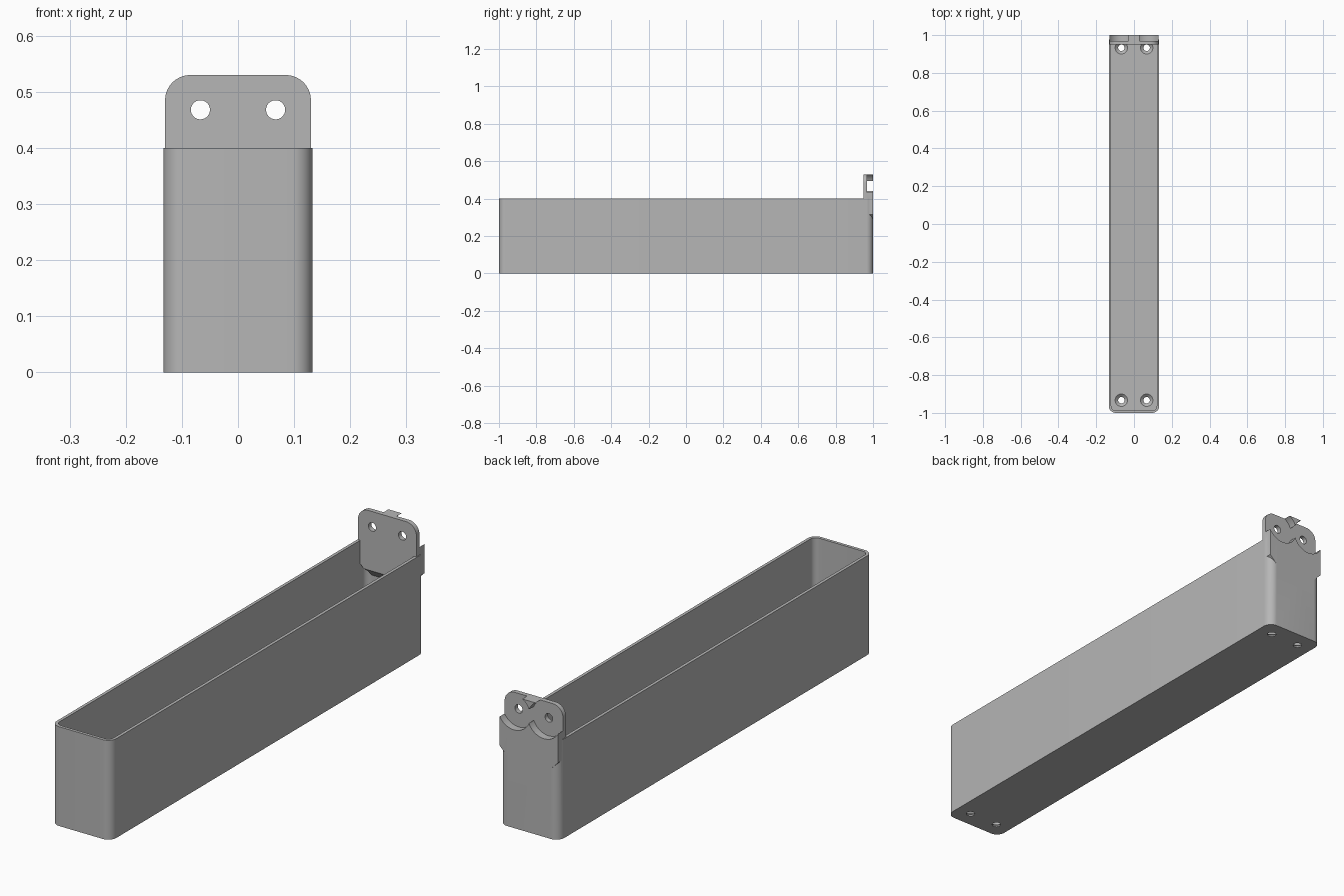
import bpy, bmesh, math

cube = bpy.data.objects.get("Cube")
if cube:
    bpy.data.objects.remove(cube, do_unlink=True)

GREY = 0.47
grey = bpy.data.materials.new("plain grey")
grey.use_nodes = True
grey.diffuse_color = (GREY, GREY, GREY, 1)
grey.node_tree.nodes["Principled BSDF"].inputs["Base Color"].default_value = (GREY, GREY, GREY, 1)

HALF_W, HEIGHT, WALL, FLOOR = 0.133, 0.40, 0.0125, 0.02
TAB_W, TAB_TOP, TAB_FRONT = 0.13, 0.53, 0.95
HOLE_X, HOLE_Z, HOLE_Y = 0.067, 0.468, 0.933


def prism(name, points, place, low, high):
    """Extrude a flat outline; place(u, v, t) gives the 3D point at depth t."""
    bm = bmesh.new()
    face = bm.faces.new([bm.verts.new(place(u, v, low)) for u, v in points])
    start = place(0, 0, low)
    end = place(0, 0, high)
    new = bmesh.ops.extrude_face_region(bm, geom=[face])["geom"]
    bmesh.ops.translate(bm, verts=[g for g in new if isinstance(g, bmesh.types.BMVert)],
                        vec=[e - s for s, e in zip(start, end)])
    bmesh.ops.recalc_face_normals(bm, faces=bm.faces)
    mesh = bpy.data.meshes.new(name)
    bm.to_mesh(mesh)
    bm.free()
    mesh.materials.append(grey)
    obj = bpy.data.objects.new(name, mesh)
    bpy.context.collection.objects.link(obj)
    return obj


def along_z(u, v, t):
    return (u, v, t)


def along_y(u, v, t):
    return (u, t, v)


def along_x(u, v, t):
    return (t, u, v)


def arc(cx, cy, r, start, sweep=90, steps=10):
    angles = [math.radians(start + sweep * i / steps) for i in range(steps + 1)]
    return [(cx + r * math.cos(a), cy + r * math.sin(a)) for a in angles]


def rounded_rect(w, h, r):
    return (arc(w - r, h - r, r, 0) + arc(r - w, h - r, r, 90)
            + arc(r - w, r - h, r, 180) + arc(w - r, r - h, r, 270))


def circle(x, y, r):
    return arc(x, y, r, 0, 360, 64)[:-1]


def combine(obj, other, operation):
    """Apply a boolean and remove the helper."""
    other.hide_render = True
    mod = obj.modifiers.new(operation, "BOOLEAN")
    mod.object, mod.operation, mod.solver = other, operation, "EXACT"
    bpy.context.view_layer.objects.active = obj
    bpy.ops.object.modifier_apply(modifier=mod.name)
    bpy.data.objects.remove(other, do_unlink=True)


# Open tray with rounded upright corners
tray = prism("tray", rounded_rect(HALF_W, 1, 0.036), along_z, 0, HEIGHT)
cavity = prism("cavity", rounded_rect(HALF_W - WALL, 1 - WALL, 0.0235), along_z, FLOOR, 0.6)
combine(tray, cavity, "DIFFERENCE")

# Mounting plate: rounded top, slanted lower wings
right_half = [(0.095, 0.25), (0.095, 0.28), (TAB_W, 0.315)] + arc(TAB_W - 0.045, TAB_TOP - 0.045, 0.045, 0)
outline = right_half + [(-x, z) for x, z in reversed(right_half)]
plate = prism("mounting_plate", outline, along_y, TAB_FRONT, 1)
# Sloped underside inside the tray
slope = prism("underside_slope", [(0.94, 0.30), (0.99, 0.25), (0.99, 0.2), (0.94, 0.2)], along_x, -0.2, 0.2)
combine(plate, slope, "DIFFERENCE")
combine(tray, plate, "UNION")

for side in (-1, 1):
    # Round recess in the back of the plate and its screw hole
    x = side * HOLE_X
    combine(tray, prism("recess", circle(x, HOLE_Z, 0.0725), along_y, 0.969, 1.1), "DIFFERENCE")
    combine(tray, prism("screw_hole", circle(x, HOLE_Z, 0.017), along_y, 0.9, 1.1), "DIFFERENCE")
    # Countersunk floor holes
    for end in (-1, 1):
        y = end * HOLE_Y
        combine(tray, prism("floor_hole", circle(x, y, 0.017), along_z, -0.1, 0.1), "DIFFERENCE")
        bpy.ops.mesh.primitive_cone_add(vertices=64, radius1=0.016, radius2=0.034, depth=0.016,
                                        location=(x, y, FLOOR - 0.007))
        combine(tray, bpy.context.object, "DIFFERENCE")

# Single colour throughout, smooth corners with crisp edges
tray.data.materials.clear()
tray.data.materials.append(grey)
for poly in tray.data.polygons:
    poly.material_index = 0
bpy.ops.object.select_all(action="DESELECT")
tray.select_set(True)
bpy.context.view_layer.objects.active = tray
bpy.ops.object.shade_smooth_by_angle(angle=math.radians(30))
